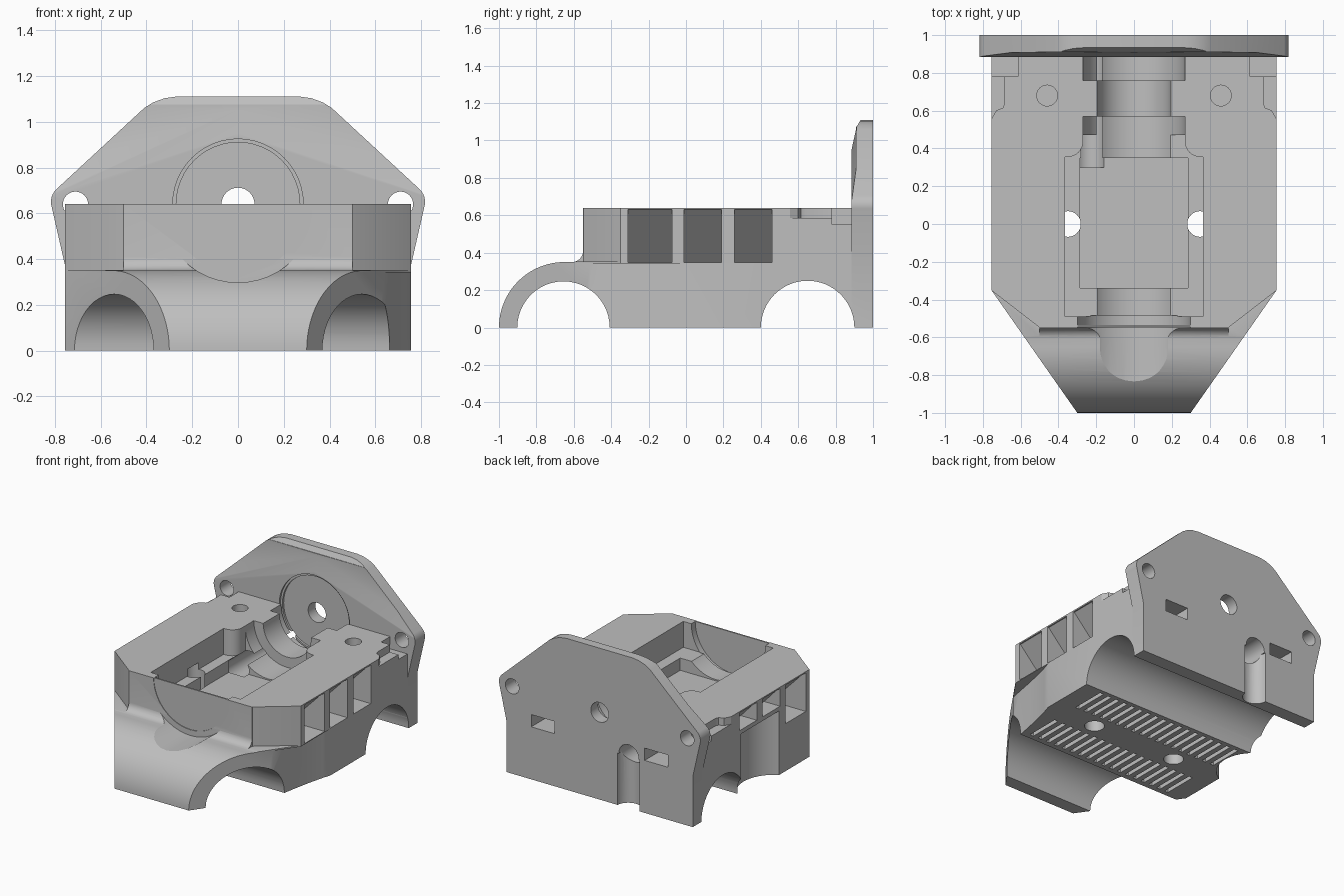
import bpy, bmesh
from math import sin, cos, pi, radians

old = bpy.data.objects.get("Cube")
if old:
    bpy.data.objects.remove(old, do_unlink=True)

grey = bpy.data.materials.new("plain_grey")
grey.use_nodes = True
colour = (0.52, 0.52, 0.52, 1)
grey.diffuse_color = colour
grey.node_tree.nodes["Principled BSDF"].inputs["Base Color"].default_value = colour


def arc(cx, cy, r, start, end, n=12):
    return [(cx + r * cos(radians(start + (end - start) * i / n)),
             cy + r * sin(radians(start + (end - start) * i / n))) for i in range(n + 1)]


def circle(cx, cy, r, n=48):
    return [(cx + r * cos(2 * pi * i / n), cy + r * sin(2 * pi * i / n)) for i in range(n)]


def rect(u0, u1, v0, v1):
    return [(u0, v0), (u1, v0), (u1, v1), (u0, v1)]


def place(axis, u, v, d):
    return {"x": (d, u, v), "y": (u, d, v), "z": (u, v, d)}[axis]


def prism(name, outlines, axis, a, b):
    """Extrude one outline, or a list of separate outlines, along an axis."""
    if not isinstance(outlines[0], list):
        outlines = [outlines]
    bm = bmesh.new()
    for pts in outlines:
        low = [bm.verts.new(place(axis, u, v, a)) for u, v in pts]
        high = [bm.verts.new(place(axis, u, v, b)) for u, v in pts]
        bm.faces.new(low)
        bm.faces.new(high[::-1])
        for i in range(len(pts)):
            j = (i + 1) % len(pts)
            bm.faces.new((low[i], high[i], high[j], low[j]))
    bmesh.ops.recalc_face_normals(bm, faces=bm.faces)
    mesh = bpy.data.meshes.new(name)
    bm.to_mesh(mesh)
    bm.free()
    mesh.materials.append(grey)
    obj = bpy.data.objects.new(name, mesh)
    bpy.context.collection.objects.link(obj)
    return obj


def cut(targets, outlines, axis, a, b, operation="DIFFERENCE", lift=0, tilt=0):
    cutter = prism("cutter", outlines, axis, a, b)
    cutter.hide_render = True
    cutter.location.z = lift
    cutter.rotation_euler.y = radians(tilt)
    bpy.context.view_layer.update()
    for obj in targets:
        mod = obj.modifiers.new("cut", "BOOLEAN")
        mod.operation = operation
        mod.solver = "EXACT"
        mod.object = cutter
        bpy.context.view_layer.objects.active = obj
        bpy.ops.object.modifier_apply(modifier=mod.name)
    bpy.data.objects.remove(cutter, do_unlink=True)


def both(pts):
    return [pts, [(-u, v) for u, v in pts]]


W = 0.755   # half width
AX = 0.64   # height of the long bore

# Housing: side profile trimmed by the tapered plan
side = (arc(-0.65, 0, 0.35, 180, 90, 24) + arc(-0.61, 0.41, 0.06, 270, 360, 8)
        + [(-0.55, AX), (0.885, AX), (0.885, 0)])
body = prism("housing", side, "x", -0.9, 0.9)
plan = [(-0.3, -1.1), (0.3, -1.1), (0.3, -1), (W, -0.35), (W, 1),
        (-W, 1), (-W, -0.35), (-0.3, -1)]
cut([body], plan, "z", -0.1, 0.8, "INTERSECT")
cut([body], both([(0.5, -0.7), (0.5, -0.548), (W + 0.002, -0.35), (0.9, -0.35), (0.9, -0.7)]),
    "z", 0.352, 0.8)

# Rear plate: shouldered outline
half = ([(W, 0), (W, 0.37)] + arc(0.74, 0.65, 0.077, -10, 45, 8)
        + [(0.41, 1.06), (0.37, 1.085), (0.32, 1.103), (0.27, 1.11)])
plate = prism("rear_plate", half + [(-u, v) for u, v in reversed(half)], "y", 0.885, 1)

# Plate front steps back above two sloping ridges, with a bevelled top edge
step = [(0.8, 0), (0.885, 0), (0.908, 0.1), (0.915, 0.5), (0.8, 0.5)]
cut([plate], step, "x", -0.3, 1.2, lift=0.95, tilt=18.5)
cut([plate], step, "x", -1.2, 0.3, lift=0.95, tilt=-18.5)
cut([plate], [(0.8, 1.075), (0.913, 1.075), (0.945, 1.13), (0.8, 1.13)], "x", -1, 1)

# Axle arches
cut([body], circle(-0.655, 0, 0.247), "x", -1, 1)
cut([body, plate], circle(0.65, 0, 0.25, 64), "x", -1, 1)

# Dip in the front fender below the round end face
cut([body], circle(0, AX, 0.342), "y", -1.1, -0.551)
cut([body], circle(0, AX, 0.3), "y", -0.7, -0.546)

# Long cavity: shelf, round trough, shallow well and stepped bores
shelf = [(0.365, -0.49), (0.365, 0.355)] + arc(0.35, 0.435, 0.08, 270, 180, 8) + [(0.27, 0.47)]
cut([body], shelf + [(-u, v) for u, v in reversed(shelf)], "z", 0.45, 0.8)
cut([body], circle(0, AX, 0.3), "y", -0.535, -0.485)
cut([body], circle(0, AX, 0.271), "y", -0.5, 0.57)
cut([body], rect(-0.285, 0.285, -0.34, 0.35), "z", 0.36, 0.8)
cut([body], circle(0, AX, 0.195), "y", 0.5, 0.8)
cut([body, plate], circle(0, AX, 0.27), "y", 0.76, 0.915)
cut([plate], circle(0, AX, 0.285), "y", 0.8, 0.9)

# Plate holes: centre, corners, nut slots and cable channel
cut([plate], circle(0, AX, 0.072), "y", 0.8, 1.1)
cut([plate], both(circle(0.71, AX, 0.055, 32)), "y", 0.8, 1.1)
cut([body, plate], both(rect(0.365, 0.555, 0.385, 0.475)), "y", 0.6, 1.1)
cut([plate], circle(-0.235, 1.005, 0.09, 32), "z", -0.1, 0.38)
cut([body, plate], circle(-0.235, 0.385, 0.08, 32), "y", 0.3, 1.1)

# Vertical screw holes and floor holes
cut([body], both(circle(0.46, 0.68, 0.055, 32)), "z", 0.42, 0.8)
cut([body], both(circle(0.35, 0, 0.068, 32)), "z", -0.1, 0.5)

# Stepped notches in the top rear corners
notch = [(0.9, 0.55), (W, 0.555), (0.73, 0.6), (0.695, 0.615), (0.685, 0.64),
         (0.685, 0.95), (0.9, 0.95)]
cut([body], both(notch), "z", 0.585, 0.8)
cut([body], both(rect(0.615, 0.9, 0.78, 0.95)), "z", 0.55, 0.8)

# Side recesses: a long shallow sweep on one side, a round hollow on the other
sweep = [(0.64, -0.52), (0.66, -0.42), (0.682, -0.3), (0.707, -0.18), (0.735, -0.07),
         (W + 0.002, 0), (0.9, 0), (0.9, -0.52)]
cut([body], sweep, "z", -0.1, 0.342)
cut([body], circle(-0.87, 0.22, 0.25), "z", -0.1, 0.47)

# Side pockets: level floor, with the inner face leaning out to the top
for sign, floor in ((1, 0.348), (-1, 0.5)):
    for start, end, base in ((-0.31, -0.075, 0.348), (-0.012, 0.19, floor), (0.258, 0.46, floor)):
        depth = 0.63 - base
        wedge = [(W + 0.1, base), (W - depth, base), (W - 0.01, 0.63), (W + 0.1, 0.63)]
        cut([body], [(sign * u, v) for u, v in wedge], "y", start, end)

# Two rows of slots under the floor
slots = []
for i in range(18):
    x = (i - 8.5) * 0.07
    for y in (-0.24, 0.24):
        slots.append(rect(x - 0.015, x + 0.015, y - 0.13, y + 0.13))
cut([body], slots, "z", -0.1, 0.12)

# Smooth curved walls, crisp edges
bpy.ops.object.select_all(action="DESELECT")
for obj in (body, plate):
    obj.select_set(True)
bpy.context.view_layer.objects.active = body
bpy.ops.object.shade_smooth_by_angle(angle=radians(25))
